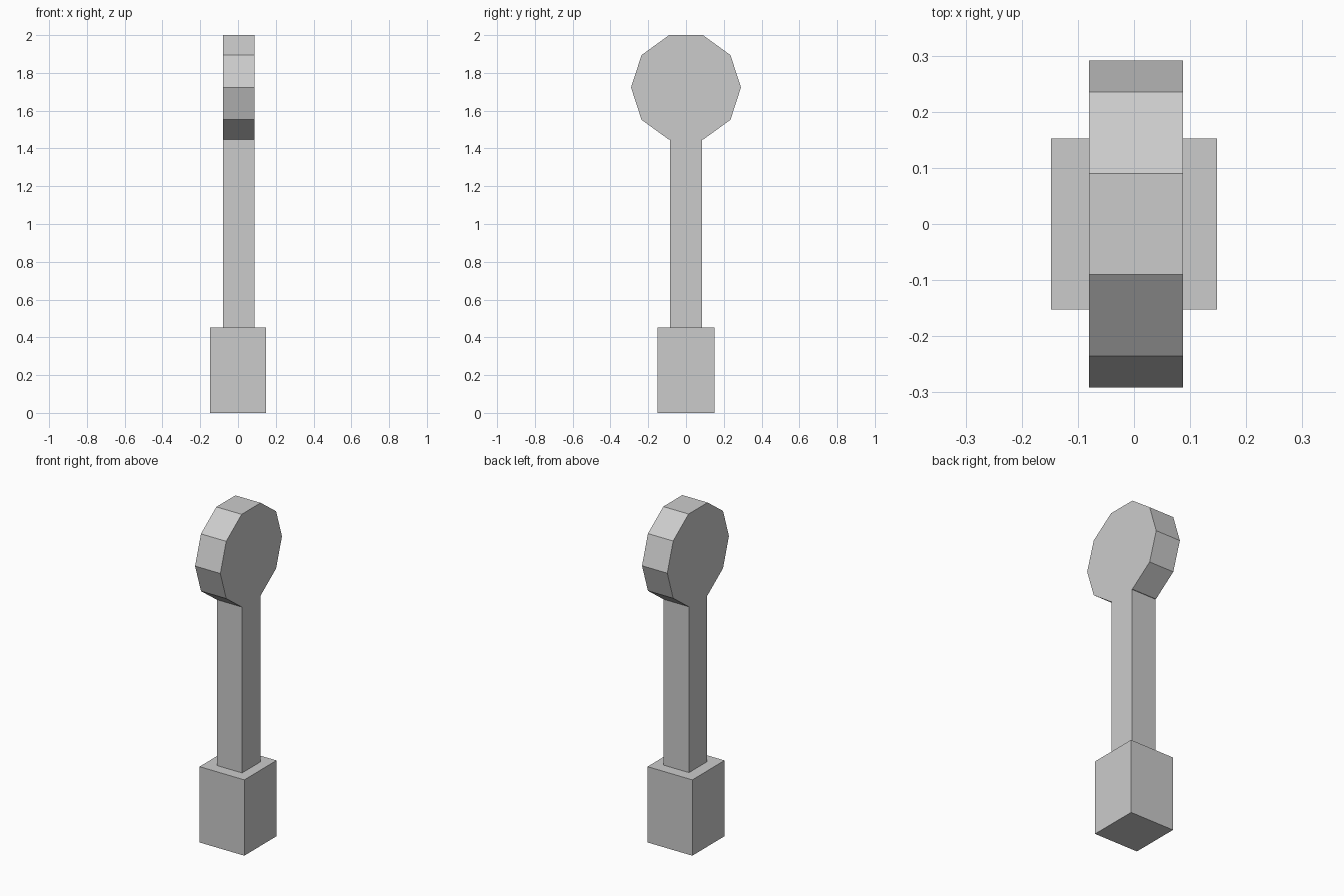
import bpy
import bmesh
from math import cos, sin, radians

cube = bpy.data.objects.get("Cube")
if cube:
    bpy.data.objects.remove(cube, do_unlink=True)

grey = bpy.data.materials.new("light grey")
grey.use_nodes = True
color = (0.6, 0.6, 0.6, 1.0)
grey.diffuse_color = color
grey.node_tree.nodes["Principled BSDF"].inputs["Base Color"].default_value = color


def extruded(name, outline, axis_point, offset):
    """Extrude a closed outline of (a, b) points along offset."""
    bm = bmesh.new()
    face = bm.faces.new([bm.verts.new(axis_point(a, b)) for a, b in outline])
    new = bmesh.ops.extrude_face_region(bm, geom=[face], use_keep_orig=True)
    moved = [v for v in new["geom"] if isinstance(v, bmesh.types.BMVert)]
    bmesh.ops.translate(bm, verts=moved, vec=offset)
    bmesh.ops.recalc_face_normals(bm, faces=bm.faces)
    mesh = bpy.data.meshes.new(name)
    bm.to_mesh(mesh)
    bm.free()
    mesh.materials.append(grey)
    obj = bpy.data.objects.new(name, mesh)
    bpy.context.collection.objects.link(obj)
    return obj


# Square base block
bx, by, base_top = 0.148, 0.152, 0.453
extruded("base", [(-bx, -by), (bx, -by), (bx, by), (-bx, by)],
         lambda x, y: (x, y, 0), (0, 0, base_top))

# Shaft and ten-sided head share one side outline
radius, head_z, shaft_y = 0.291, 1.723, 0.086
neck_z = head_z - radius * sin(radians(72))
outline = [(shaft_y, base_top), (shaft_y, neck_z)]
outline += [(radius * cos(radians(a)), head_z + radius * sin(radians(a)))
            for a in range(-72, 253, 36)]
outline += [(-shaft_y, neck_z), (-shaft_y, base_top)]
left, width = -0.08, 0.167
extruded("shaft_and_head", outline, lambda y, z: (left, y, z), (width, 0, 0))
